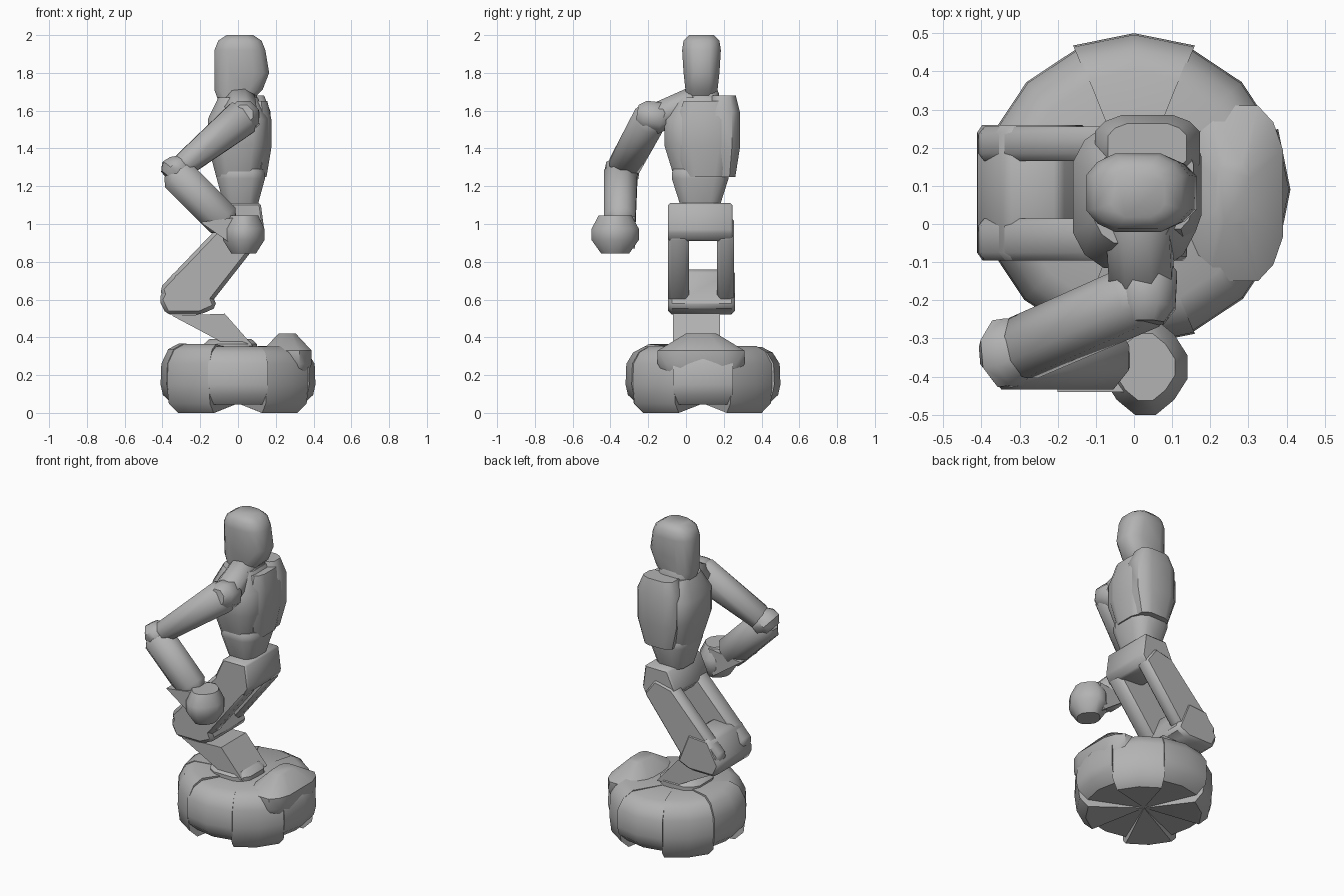
import bpy, bmesh, math, random
from mathutils import Vector

old = bpy.data.objects.get("Cube")
if old:
    bpy.data.objects.remove(old, do_unlink=True)

grey = .45
stone = bpy.data.materials.new("grey stone")
stone.use_nodes = True
stone.diffuse_color = (grey, grey, grey, 1)
stone.node_tree.nodes["Principled BSDF"].inputs["Base Color"].default_value = (grey, grey, grey, 1)


def hull(name, points, bevel=0):
    """Faceted solid wrapped around a few points."""
    bm = bmesh.new()
    for point in points:
        bm.verts.new(point)
    result = bmesh.ops.convex_hull(bm, input=bm.verts[:])
    inner = result["geom_interior"] + result["geom_unused"]
    spare = list({item for item in inner if isinstance(item, bmesh.types.BMVert)})
    bmesh.ops.delete(bm, geom=spare, context='VERTS')
    bmesh.ops.dissolve_limit(bm, angle_limit=math.radians(2), verts=bm.verts[:], edges=bm.edges[:])
    if bevel:
        bmesh.ops.bevel(bm, geom=bm.edges[:], offset=bevel, segments=1, affect='EDGES', clamp_overlap=True)
    bmesh.ops.recalc_face_normals(bm, faces=bm.faces[:])
    mesh = bpy.data.meshes.new(name)
    bm.to_mesh(mesh)
    bm.free()
    mesh.materials.append(stone)
    part = bpy.data.objects.new(name, mesh)
    bpy.context.collection.objects.link(part)
    bpy.ops.object.select_all(action='DESELECT')
    part.select_set(True)
    bpy.context.view_layer.objects.active = part
    bpy.ops.object.shade_smooth_by_angle(angle=math.radians(42))


def ring(centre, half_x, half_y, cut):
    """Level rectangle with rounded corners."""
    corner = (1 + cut) / 2 + .06
    return [centre + Vector((sx * kx * half_x, sy * ky * half_y, 0))
            for sx in (-1, 1) for sy in (-1, 1)
            for kx, ky in ((cut, 1), (corner, corner), (1, cut))]


def block(name, centre, size, bottom=.8, top=.8, low=-.5, high=.5, cut=.5):
    """Upright rounded block, full between low and high, narrowing to its ends."""
    centre, half = Vector(centre), Vector(size) / 2
    points = []
    for level, scale in ((-1, bottom), (low, 1), (high, 1), (1, top)):
        points += ring(centre + Vector((0, 0, level * half.z)), scale * half.x, scale * half.y, cut)
    hull(name, points)


def prism(name, profile, front, back, bevel=.02):
    """Side profile in x and z, carried from front to back."""
    hull(name, [(x, y, z) for x, z in profile for y in (front, back)], bevel)


def limb(name, start, end, start_size, end_size, sides=8):
    """Tapered limb with rounded ends; sizes are (thickness, width)."""
    start, end = Vector(start), Vector(end)
    axis = (end - start).normalized()
    side = axis.cross(Vector((0, 1, 0))).normalized()
    across = axis.cross(side)
    points = []
    for centre, (thick, wide), way in ((start, start_size, -1), (end, end_size, 1)):
        for shift, scale in ((0, .53), (.04, .33)):
            for i in range(sides):
                turn = math.tau * (i + .5) / sides
                points.append(centre + axis * way * shift
                              + side * math.cos(turn) * thick * scale
                              + across * math.sin(turn) * wide * scale)
    hull(name, points)


# Rock base: boulders around a ring, the diagonal ones resting on the ground
random.seed(4)
middle = Vector((0, .09, 0))
for i in range(8):
    heading = math.tau * i / 8
    diagonal = i % 2
    low = 0 if diagonal else .045
    reach = .41 * (random.uniform(.97, 1) if diagonal else 1)
    high = random.uniform(.345, .37)
    levels = ((low, .84), (low + .05, .97), (.15, 1), (.26, .99), (high - .03, .9), (high, .76))
    points = [middle + Vector((0, 0, z)) for z in (.05, .33)]
    for spread in (-.4, 0, .4):
        spoke = Vector((math.cos(heading + spread), math.sin(heading + spread), 0))
        points += [middle + spoke * reach * scale + Vector((0, 0, z)) for z, scale in levels]
    hull(f"boulder_{i + 1}", points)
block("rock_crest", centre=(.26, .08, .32), size=(.26, .46, .2), bottom=.9, top=.35, low=-.6, high=.1)

# Slanted slab joining the base to the knees
prism("shin_slab", [(-.35, .515), (-.07, .525), (.08, .355), (-.04, .35)], front=-.07, back=.18, bevel=0)
block("slab_footing", centre=(-.04, .05, .34), size=(.28, .27, .1))

# Knees and the two thighs
prism("knees", [(-.42, .6), (-.38, .52), (-.2, .52), (-.11, .56), (-.19, .76), (-.34, .75)],
      front=-.095, back=.26)
thigh = [(-.415, .66), (-.38, .56), (-.16, .56), (.05, .83), (.13, .93), (.05, 1.04), (-.08, 1.01)]
for name, front, back in (("near_thigh", -.095, .015), ("far_thigh", .165, .255)):
    prism(name, thigh, front, back)

# Pelvis, waist and chest
prism("pelvis", [(-.1, .98), (-.05, .92), (.11, .91), (.14, .96), (.12, 1.11), (-.04, 1.11)],
      front=-.095, back=.245, bevel=.01)
block("waist", centre=(.015, .075, 1.19), size=(.255, .3, .2), bottom=.68, top=.95, low=.5, high=.8)
block("chest", centre=(0, .07, 1.46), size=(.32, .37, .42), bottom=.72, top=.65, low=-.2, high=.45)
block("back_plate", centre=(.09, .1, 1.45), size=(.175, .3, .4), bottom=.7, top=.75, low=-.2)

# Rounded stump of the missing arm
block("arm_stump", centre=(.035, .2, 1.465), size=(.275, .17, .43), bottom=.72, top=.75, low=-.3, high=.6)

# Neck and shoulder slope
block("neck", centre=(0, .09, 1.65), size=(.2, .17, .16), bottom=1)
limb("shoulder_slope", start=(.01, .04, 1.65), end=(.02, -.14, 1.57), start_size=(.17, .15), end_size=(.17, .15))

# Head: straight nape, jutting face
head = []
for z, nape, face, width in ((1.64, -.1, .06, .15), (1.71, -.125, .13, .17), (1.8, -.125, .165, .19),
                             (1.92, -.125, .145, .205), (1.97, -.105, .125, .19), (2, -.06, .08, .13)):
    head += ring(Vector(((nape + face) / 2, .082, z)), (face - nape) / 2, width / 2, .45)
hull("head", head)

# Bent arm and fist
limb("shoulder", start=(.03, -.22, 1.575), end=(.03, -.13, 1.56), start_size=(.16, .16), end_size=(.17, .17))
limb("upper_arm", start=(.02, -.19, 1.56), end=(-.29, -.325, 1.31), start_size=(.2, .17), end_size=(.13, .17))
limb("elbow", start=(-.31, -.335, 1.3), end=(-.34, -.34, 1.27), start_size=(.15, .18), end_size=(.17, .18))
limb("forearm", start=(-.32, -.345, 1.26), end=(-.08, -.35, 1.02), start_size=(.19, .18), end_size=(.19, .17))
block("fist", centre=(.03, -.375, .945), size=(.22, .25, .2), bottom=.6, top=.7, low=-.3, high=.3, cut=.25)
prism("fist_heel", [(-.2, 1.01), (0, .87), (.03, 1.04)], front=-.44, back=-.27, bevel=0)
